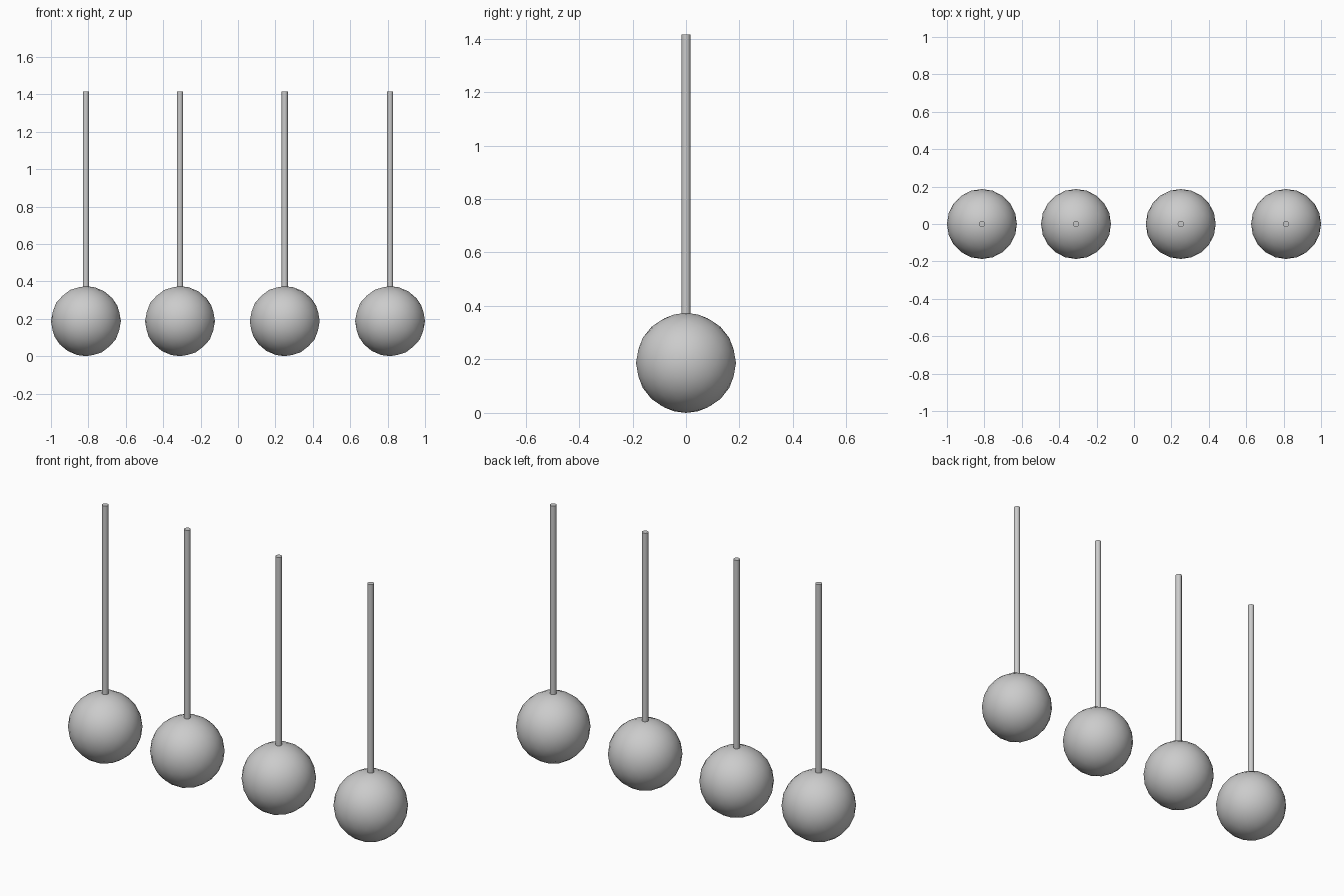
import bpy, math

if "Cube" in bpy.data.objects:
    bpy.data.objects.remove(bpy.data.objects["Cube"])

R = 0.187
TOP = 1.415


def smooth(obj, name, angle):
    obj.name = name
    bpy.ops.object.shade_smooth_by_angle(angle=math.radians(angle))


for i, x in enumerate((-0.813, -0.31, 0.25, 0.813), 1):
    # Faceted-outline ball with smooth shading
    bpy.ops.mesh.primitive_ico_sphere_add(subdivisions=3, radius=R, location=(x, 0, R))
    smooth(bpy.context.object, f"ball_{i}", 60)

    # Straight hanging rod, sunk slightly into the ball
    bottom = 2 * R - 0.015
    bpy.ops.mesh.primitive_cylinder_add(vertices=12, radius=0.017, depth=TOP - bottom,
                                        location=(x, 0, (TOP + bottom) / 2))
    smooth(bpy.context.object, f"rod_{i}", 40)
